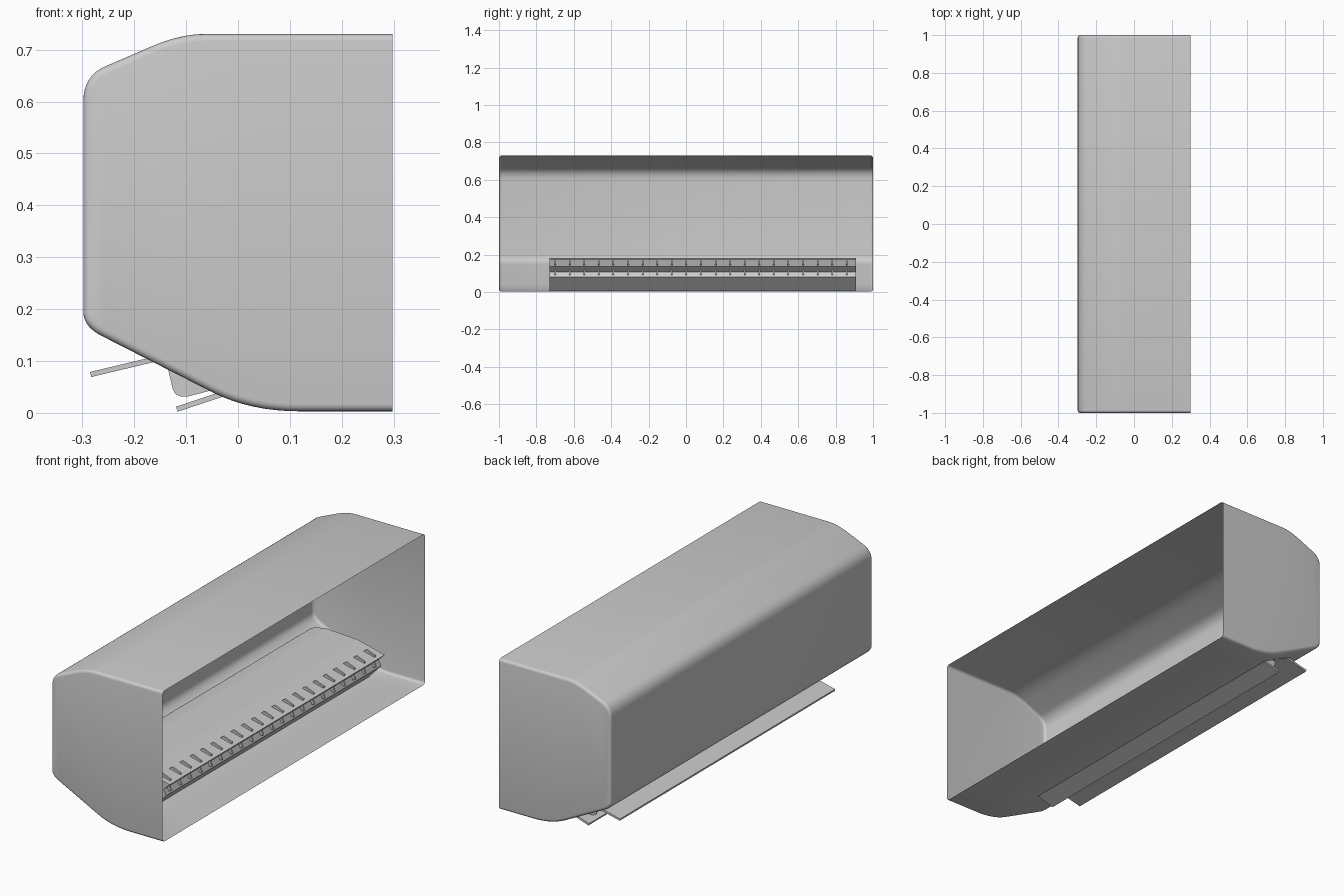
import bpy, bmesh
from mathutils import Vector

if "Cube" in bpy.data.objects:
    bpy.data.objects.remove(bpy.data.objects["Cube"])

Y0, Y1 = -0.73, 0.91          # outlet span along the unit
HX0, HX1 = -0.185, -0.03      # outlet slot across the sloped underside


def finish(bm, name, angle=None):
    me = bpy.data.meshes.new(name)
    bm.to_mesh(me)
    bm.free()
    ob = bpy.data.objects.new(name, me)
    bpy.context.collection.objects.link(ob)
    if angle:
        bpy.ops.object.select_all(action='DESELECT')
        ob.select_set(True)
        bpy.context.view_layer.objects.active = ob
        bpy.ops.object.shade_smooth_by_angle(angle=angle)
    return ob


def add_prism(bm, pts, y0, y1, skip=()):
    """Extrude an xz outline along y, leaving out the listed side strips."""
    a = [bm.verts.new((x, y0, z)) for x, z in pts]
    b = [bm.verts.new((x, y1, z)) for x, z in pts]
    n = len(pts)
    caps = [bm.faces.new(a), bm.faces.new(b[::-1])]
    strips = [bm.faces.new((a[i], b[i], b[(i + 1) % n], a[(i + 1) % n])) for i in range(n)]
    bmesh.ops.recalc_face_normals(bm, faces=caps + strips)
    bmesh.ops.delete(bm, geom=[strips[i] for i in skip], context='FACES_ONLY')


def arc(p, c, q, n=8):
    p, c, q = Vector(p), Vector(c), Vector(q)
    return [tuple(p * (1 - t) ** 2 + c * 2 * t * (1 - t) + q * t * t)
            for t in (i / n for i in range(n + 1))]


def slab(name, p, q, t):
    p, q = Vector(p), Vector(q)
    d = (q - p).normalized()
    n = Vector((-d.y, d.x)) * t / 2
    bm = bmesh.new()
    add_prism(bm, [p - n, q - n, q + n, p + n], Y0, Y1)
    return finish(bm, name)


# Casing: thin shell, open at the wall side
outline = [(0.298, 0.73)]
outline += arc((-0.065, 0.73), (-0.11, 0.73), (-0.165, 0.707))
outline += arc((-0.255, 0.668), (-0.298, 0.65), (-0.298, 0.60))
outline += arc((-0.298, 0.195), (-0.298, 0.165), (-0.26, 0.147))
outline += arc((-0.05, 0.040), (0.023, 0.003), (0.12, 0.003))
outline += [(0.298, 0.003)]
bm = bmesh.new()
add_prism(bm, outline, -1, 1, skip=[len(outline) - 1])
rim = [e for e in bm.edges if len(e.link_faces) == 2
       and abs(e.verts[0].co.y - e.verts[1].co.y) < 1e-6]
bmesh.ops.bevel(bm, geom=rim, offset=0.014, segments=4, profile=0.5, affect='EDGES')

# Outlet slot cut in the sloped underside
for co, no in (((HX0, 0, 0), (1, 0, 0)), ((HX1, 0, 0), (1, 0, 0)),
               ((0, Y0, 0), (0, 1, 0)), ((0, Y1, 0), (0, 1, 0))):
    bm.normal_update()
    fs = [f for f in bm.faces if f.calc_center_median().z < 0.16 and abs(f.normal.y) < 0.1]
    geom = fs + list({e for f in fs for e in f.edges}) + list({v for f in fs for v in f.verts})
    bmesh.ops.bisect_plane(bm, geom=geom, plane_co=co, plane_no=no)
hole = []
for f in bm.faces:
    c = f.calc_center_median()
    if HX0 < c.x < HX1 and Y0 < c.y < Y1 and c.z < 0.16:
        hole.append(f)
bmesh.ops.delete(bm, geom=hole, context='FACES')
finish(bm, "casing", 0.6)

# Air duct inside the casing, open towards the slot
duct = [(-0.25, 0.143), (-0.25, 0.16), (-0.225, 0.172), (-0.17, 0.182), (0.0, 0.174),
        (0.147, 0.138), (0.115, 0.108), (0.128, 0.08), (0.06, 0.008), (HX1, 0.031)]
bm = bmesh.new()
add_prism(bm, duct, Y0, Y1, skip=[8, 9])
finish(bm, "air_duct")

# Row of upright vanes that steer the air sideways
vane = [(-0.135, 0.085), (-0.126, 0.047), (-0.121, 0.037), (-0.112, 0.032), (-0.095, 0.032),
        (-0.045, 0.045), (0.12, 0.09), (0.136, 0.095), (0.125, 0.118), (0.132, 0.15),
        (0.085, 0.168), (0.07, 0.155)]
bm = bmesh.new()
for i in range(21):
    y = -0.70 + 0.078 * i
    add_prism(bm, vane, y - 0.004, y + 0.004)
finish(bm, "vanes")

# Two long swing flaps
slab("upper_flap", (-0.284, 0.074), (-0.150, 0.106), 0.010)
slab("lower_flap", (-0.118, 0.007), (-0.010, 0.043), 0.010)
